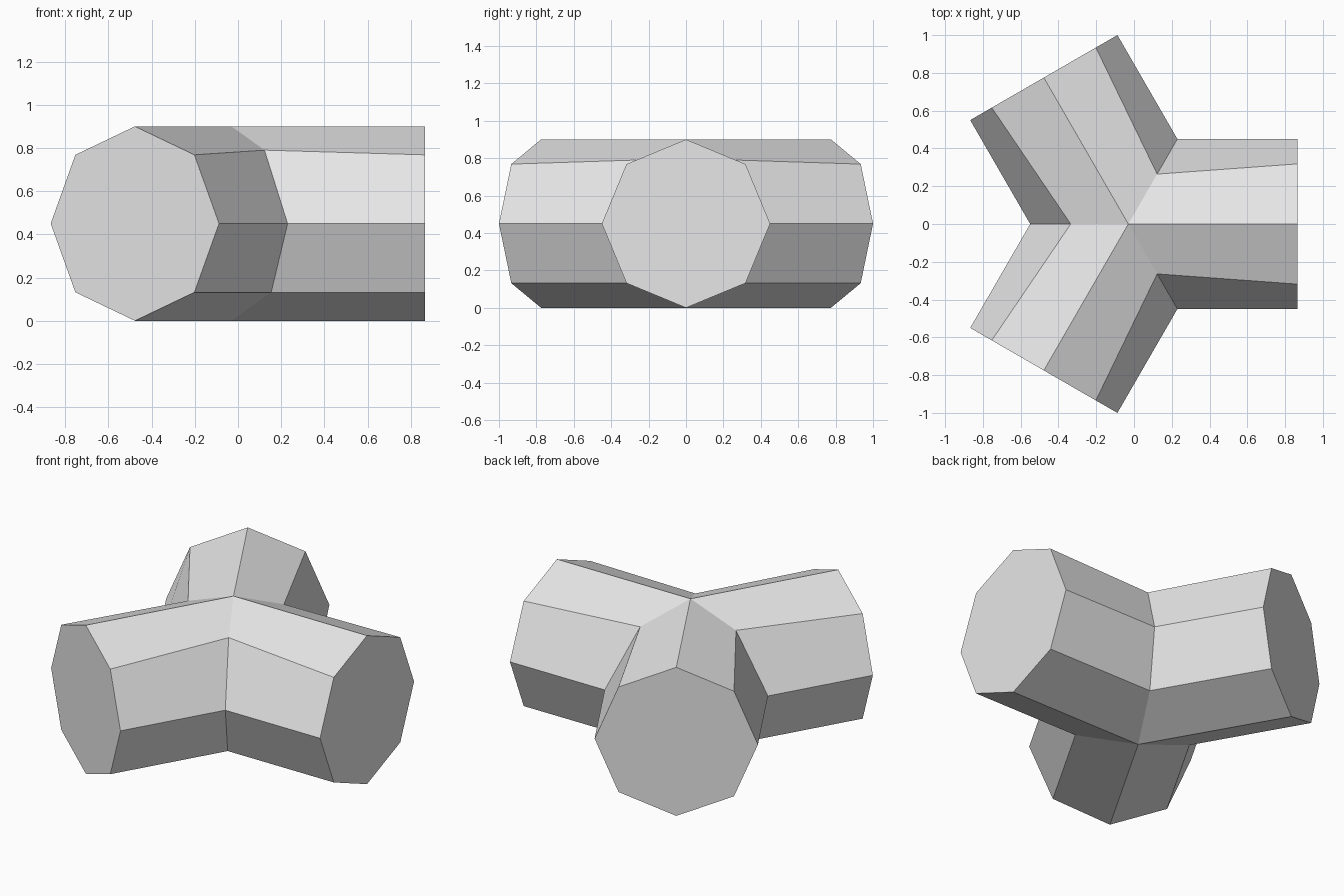
import bpy, bmesh, math
from mathutils import Vector

if "Cube" in bpy.data.objects:
    bpy.data.objects.remove(bpy.data.objects["Cube"])

R = 0.45                       # octagon radius, also the axis height
LENGTH = 0.895                 # arm length from the junction
CENTRE = Vector((-0.03, 0, R))
D = R * math.sqrt(0.5)

grey = bpy.data.materials.new("light_grey")
grey.diffuse_color = (0.8, 0.8, 0.8, 1)
grey.use_nodes = True
grey.node_tree.nodes["Principled BSDF"].inputs["Base Color"].default_value = grey.diffuse_color

bm = bmesh.new()


def vert(angle, along, side, z):
    """Vertex in the frame of an arm pointing along the given angle."""
    c, s = math.cos(angle), math.sin(angle)
    return bm.verts.new(CENTRE + Vector((along * c - side * s, along * s + side * c, z)))


# Junction: shared top and bottom points, plus one crotch seam between each arm pair
top = vert(0, 0, 0, R)
bottom = vert(0, 0, 0, -R)
seams = []
for i in range(3):
    a = math.radians(60 + 120 * i)
    seams.append([vert(a, 0.305, 0, 0.34),
                  vert(a, R / math.sin(math.pi / 3), 0, 0),
                  vert(a, D / math.sin(math.pi / 3), 0, -D)])

# Arms: an octagonal end ring bridged to the junction loop, then capped
for i in range(3):
    a = math.radians(120 * i)
    ring = [vert(a, LENGTH, R * math.sin(k * math.pi / 4), R * math.cos(k * math.pi / 4))
            for k in range(8)]
    inner = [top, *seams[i], bottom, *reversed(seams[i - 1])]
    for k in range(8):
        n = (k + 1) % 8
        bm.faces.new((ring[k], ring[n], inner[n], inner[k]))
    bm.faces.new(ring)

bmesh.ops.recalc_face_normals(bm, faces=bm.faces[:])
mesh = bpy.data.meshes.new("three_way_pipe_joint")
bm.to_mesh(mesh)
bm.free()
mesh.materials.append(grey)
joint = bpy.data.objects.new("three_way_pipe_joint", mesh)
bpy.context.collection.objects.link(joint)
